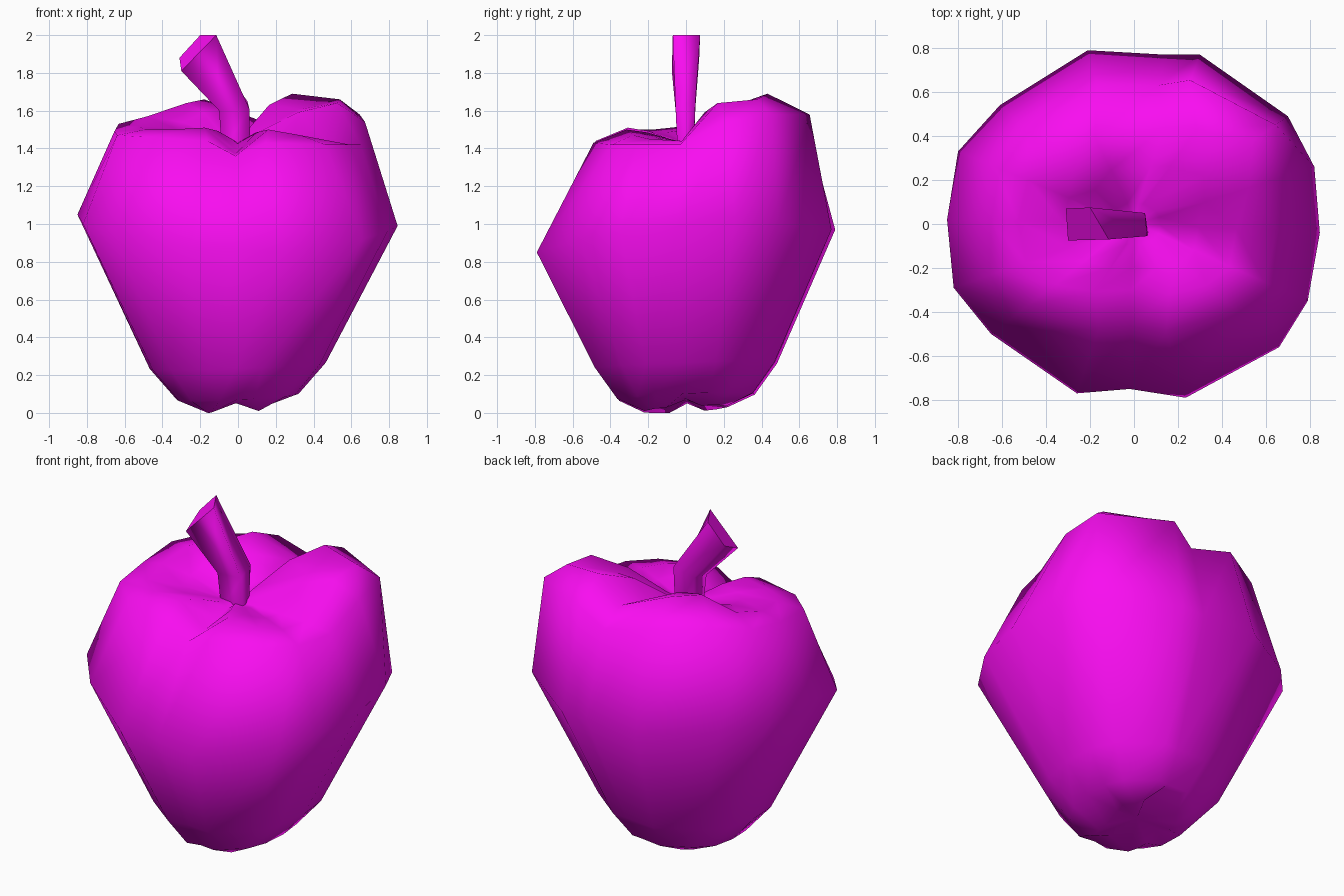
import bpy, bmesh

mat = bpy.data.materials.new("magenta")
mat.diffuse_color = (0.95, 0.004, 0.88, 1)


def loft(name, rings, start=None, end=None):
    """Skin a stack of closed rings; each end is a fan to a point or a flat cap."""
    bm = bmesh.new()
    loops = [[bm.verts.new(p) for p in r] for r in rings]
    n = len(loops[0])
    for a, b in zip(loops, loops[1:]):
        for i in range(n):
            j = (i + 1) % n
            bm.faces.new((a[i], a[j], b[j], b[i]))
    for loop, tip in ((loops[0], start), (loops[-1], end)):
        if tip is None:
            bm.faces.new(loop)
        else:
            v = bm.verts.new(tip)
            for i in range(n):
                bm.faces.new((loop[i], loop[(i + 1) % n], v))
    bmesh.ops.recalc_face_normals(bm, faces=bm.faces)
    for f in bm.faces:
        f.smooth = True
    me = bpy.data.meshes.new(name)
    bm.to_mesh(me)
    bm.free()
    me.materials.append(mat)
    ob = bpy.data.objects.new(name, me)
    bpy.context.collection.objects.link(ob)
    return ob


# Fruit columns: widest x, y, z, then shoulder scale, z and rim scale, z
cols = [
    (0.82, 0.26, 1.04, .82, 1.54, .64, 1.64),
    (0.70, 0.49, 1.00, .92, 1.58, .77, 1.66),
    (0.30, 0.77, 0.97, .85, 1.58, .56, 1.69),
    (0.14, 0.77, 0.97, .82, 1.47, .57, 1.54),
    (-0.21, 0.79, 0.97, .80, 1.55, .50, 1.66),
    (-0.61, 0.54, 1.00, .80, 1.56, .45, 1.64),
    (-0.80, 0.33, 1.03, .79, 1.53, .60, 1.57),
    (-0.85, 0.02, 1.05, .77, 1.49, .62, 1.52),
    (-0.82, -0.29, 1.00, .78, 1.47, .60, 1.50),
    (-0.65, -0.50, 0.95, .74, 1.46, .55, 1.50),
    (-0.26, -0.77, 0.87, .62, 1.44, .40, 1.51),
    (-0.02, -0.75, 0.87, .62, 1.36, .40, 1.37),
    (0.235, -0.79, 0.85, .62, 1.43, .40, 1.50),
    (0.66, -0.56, 0.92, .70, 1.42, .50, 1.47),
    (0.79, -0.35, 0.96, .75, 1.42, .55, 1.45),
    (0.845, -0.04, 0.99, .77, 1.42, .55, 1.44),
]


def clamp(v, lo, hi):
    return max(lo, min(hi, v))


def base_ring(sx, sy, z):
    # lower rings tilt up slightly toward the back right
    return [(c[0] * sx, c[1] * sy, z + 0.02 * (c[0] + c[1])) for c in cols]


# Four small feet with grooves between them underneath
feet = [(clamp(c[0] * .55, -.16, .11), clamp(c[1] * .3, -.22, .22),
         .02 + .018 * (c[0] + c[1]) + (.045 if i % 4 == 3 else 0))
        for i, c in enumerate(cols)]

# Top rim, rounded inner slope and pit
rim = [(c[0] * c[5] * (1.7 if abs(c[1]) > .7 else 1), c[1] * c[5], c[6]) for c in cols]
pit = [(c[0] * .14, c[1] * .12, 1.45 + .2 * (c[6] - 1.5)) for c in cols]
slope = [((a[0] + b[0]) / 2, (a[1] + b[1]) / 2, a[2] * .7 + b[2] * .3)
         for a, b in zip(rim, pit)]

rings = [
    feet,
    base_ring(.38, .46, .085),
    base_ring(.55, .61, .25),
    [c[:3] for c in cols],
    [(c[0] * c[3], c[1] * c[3], c[4]) for c in cols],
    rim, slope, pit,
]
loft("fruit", rings, (-.02, 0, .07), (0, 0, 1.43))

# Bent four-sided stem with a slanted cut end
stem = loft("stem", [
    [(-.085, -.04, 1.38), (.065, -.045, 1.38), (.045, .04, 1.38), (-.075, .04, 1.38)],
    [(-.10, -.055, 1.60), (.06, -.055, 1.61), (.05, .05, 1.65), (-.09, .05, 1.62)],
    [(-.30, -.075, 1.81), (-.115, -.07, 2.0), (-.20, .075, 2.0), (-.31, .07, 1.88)],
])
for f in list(stem.data.polygons)[-2:]:
    f.use_smooth = False
